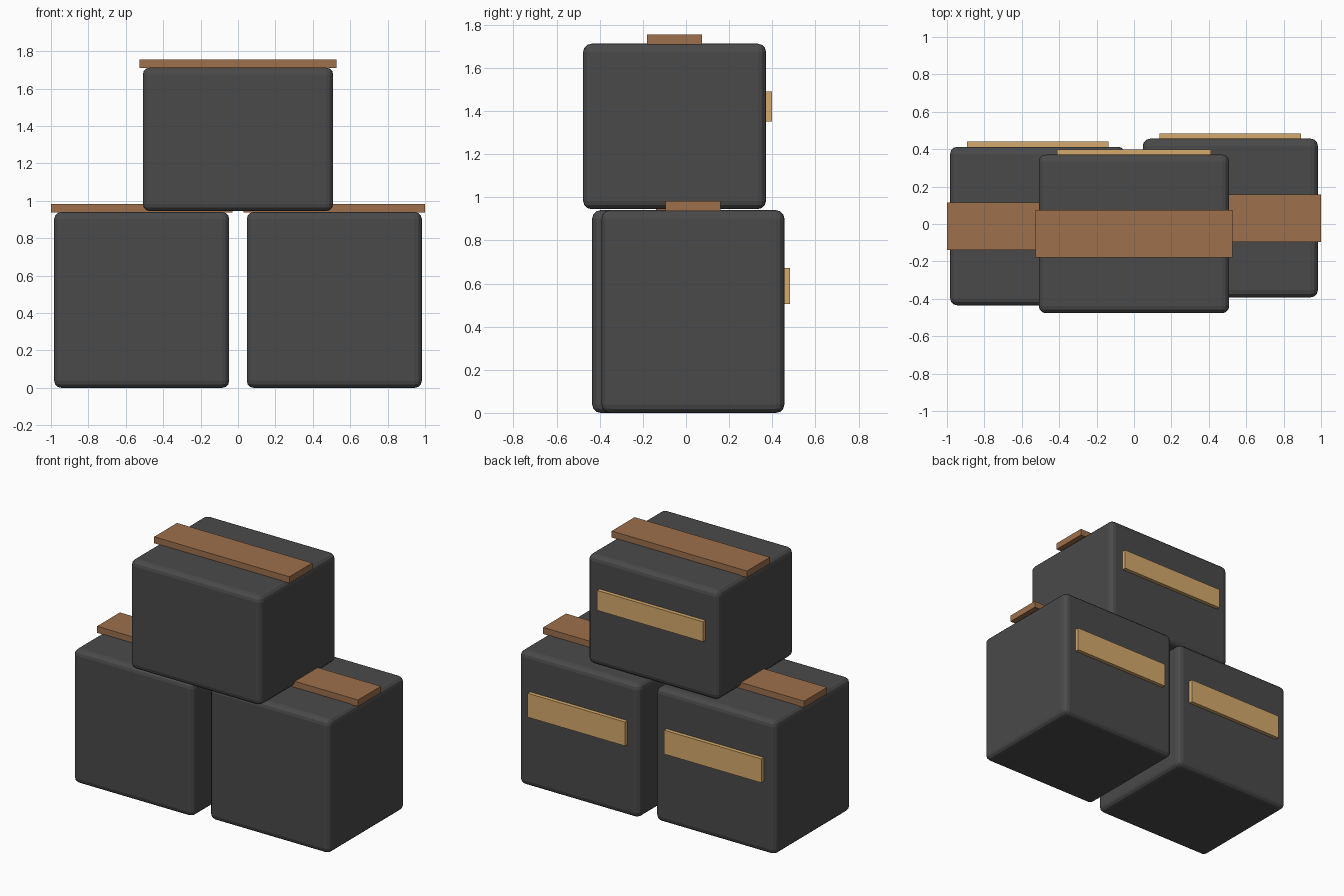
import bpy
from mathutils import Vector

default = bpy.data.objects.get("Cube")
if default:
    bpy.data.objects.remove(default, do_unlink=True)


def make_material(name, rgb):
    mat = bpy.data.materials.new(name)
    mat.use_nodes = True
    color = (*rgb, 1.0)
    mat.diffuse_color = color
    bsdf = next(n for n in mat.node_tree.nodes if n.type == 'BSDF_PRINCIPLED')
    bsdf.inputs["Base Color"].default_value = color
    return mat


CHARCOAL = make_material("charcoal", (0.068, 0.068, 0.068))
BROWN = make_material("brown tape", (0.34, 0.162, 0.07))
TAN = make_material("tan label", (0.66, 0.40, 0.15))


def box(name, low, high, mat, bevel=0.0):
    """Box between two corners, with optionally rounded edges."""
    low, high = Vector(low), Vector(high)
    bpy.ops.mesh.primitive_cube_add(size=1, location=(low + high) / 2)
    obj = bpy.context.object
    obj.name = name
    obj.scale = high - low
    bpy.ops.object.transform_apply(location=False, rotation=False, scale=True)
    obj.data.materials.append(mat)
    if bevel:
        mod = obj.modifiers.new("rounded edges", 'BEVEL')
        mod.width = bevel
        mod.segments = 3
    return obj


def crate(name, x, y, half_x, bottom, top, label_z, label_half_z):
    half_y = 0.424
    # Body
    box(name + "_crate", (x - half_x, y - half_y, bottom),
        (x + half_x, y + half_y, top), CHARCOAL, 0.038)
    # Strap over the lid, slightly wider than the body
    strap_x = half_x + 0.017
    box(name + "_strap", (x - strap_x, y - 0.127, top - 0.003),
        (x + strap_x, y + 0.127, top + 0.043), BROWN)
    # Label strip on the back
    label_x = half_x * 0.81
    back = y + half_y
    box(name + "_label", (x - label_x, back - 0.005, label_z - label_half_z),
        (x + label_x, back + 0.027, label_z + label_half_z), TAN)


# Two crates below, one across the top, each set at its own depth
crate("lower_right", -0.515, -0.011, 0.468, 0.0, 0.94, 0.588, 0.084)
crate("lower_left", 0.515, 0.032, 0.468, 0.0, 0.94, 0.588, 0.084)
crate("upper", 0.0, -0.053, 0.509, 0.945, 1.712, 1.421, 0.07)
